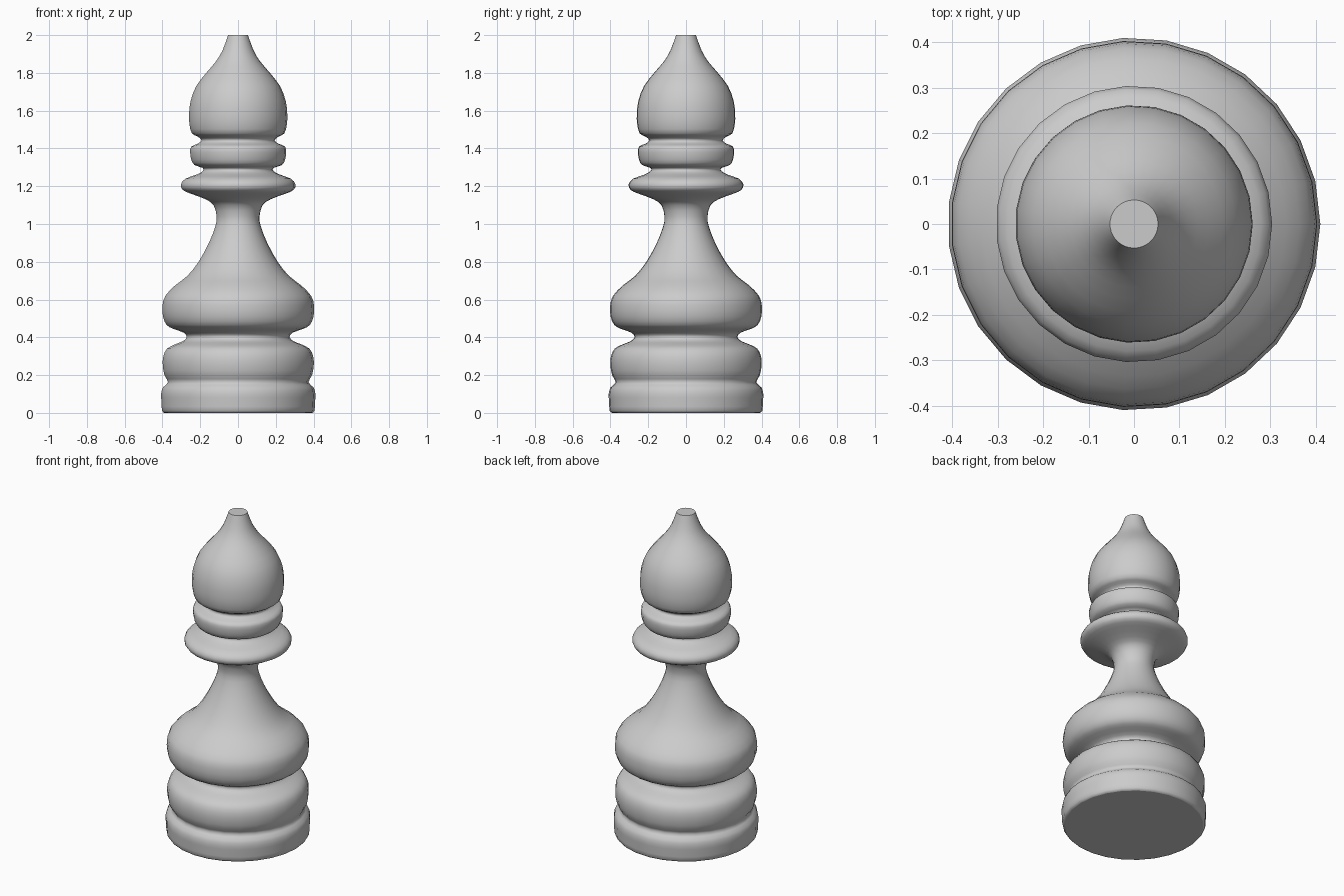
import bpy, bmesh, math
from mathutils import Vector

SEGMENTS = 27

# Half-silhouette (radius, height), from the base rim up to the flat tip
profile = [
    (0.392, 0.0), (0.405, 0.012), (0.408, 0.06), (0.410, 0.10), (0.400, 0.135),
    (0.373, 0.162), (0.392, 0.20), (0.401, 0.25), (0.398, 0.30), (0.378, 0.34),
    (0.335, 0.363), (0.293, 0.38), (0.273, 0.402), (0.290, 0.425), (0.345, 0.445),
    (0.380, 0.465), (0.400, 0.51), (0.402, 0.57), (0.387, 0.62), (0.335, 0.675),
    (0.270, 0.725), (0.210, 0.80), (0.155, 0.90), (0.120, 0.99), (0.114, 1.04),
    (0.130, 1.10), (0.175, 1.132), (0.250, 1.16), (0.294, 1.18), (0.304, 1.21),
    (0.280, 1.24), (0.220, 1.262), (0.188, 1.28), (0.188, 1.297), (0.232, 1.312),
    (0.249, 1.34), (0.255, 1.38), (0.249, 1.41), (0.215, 1.425), (0.194, 1.443),
    (0.215, 1.463), (0.246, 1.48), (0.259, 1.53), (0.261, 1.58), (0.253, 1.65),
    (0.223, 1.73), (0.165, 1.805), (0.118, 1.86), (0.082, 1.92), (0.053, 2.0),
]


def smooth_curve(points, steps):
    """Catmull-Rom interpolation through the profile points."""
    p = [Vector(q) for q in points]
    p = [p[0]] + p + [p[-1]]
    out = []
    for a, b, c, d in zip(p, p[1:], p[2:], p[3:]):
        for i in range(steps):
            t = i / steps
            out.append(0.5 * (2 * b + (c - a) * t + (2 * a - 5 * b + 4 * c - d) * t**2
                              + (3 * b - a - 3 * c + d) * t**3))
    return out + [p[-1]]


def lathe(name, points):
    bm = bmesh.new()
    rings = []
    for r, z in points:
        rings.append([bm.verts.new((r * math.cos(math.tau * i / SEGMENTS),
                                    r * math.sin(math.tau * i / SEGMENTS), z))
                      for i in range(SEGMENTS)])
    for low, high in zip(rings, rings[1:]):
        for i in range(SEGMENTS):
            j = (i + 1) % SEGMENTS
            bm.faces.new((low[i], low[j], high[j], high[i])).smooth = True
    # Flat caps with sharp rims
    for cap in (bm.faces.new(rings[0][::-1]), bm.faces.new(rings[-1])):
        for edge in cap.edges:
            edge.smooth = False
    mesh = bpy.data.meshes.new(name)
    bm.to_mesh(mesh)
    bm.free()
    obj = bpy.data.objects.new(name, mesh)
    bpy.context.collection.objects.link(obj)
    return obj


# Whole turned piece: base, collars and domed head
lathe("turned_bishop_piece", smooth_curve(profile, 2))
